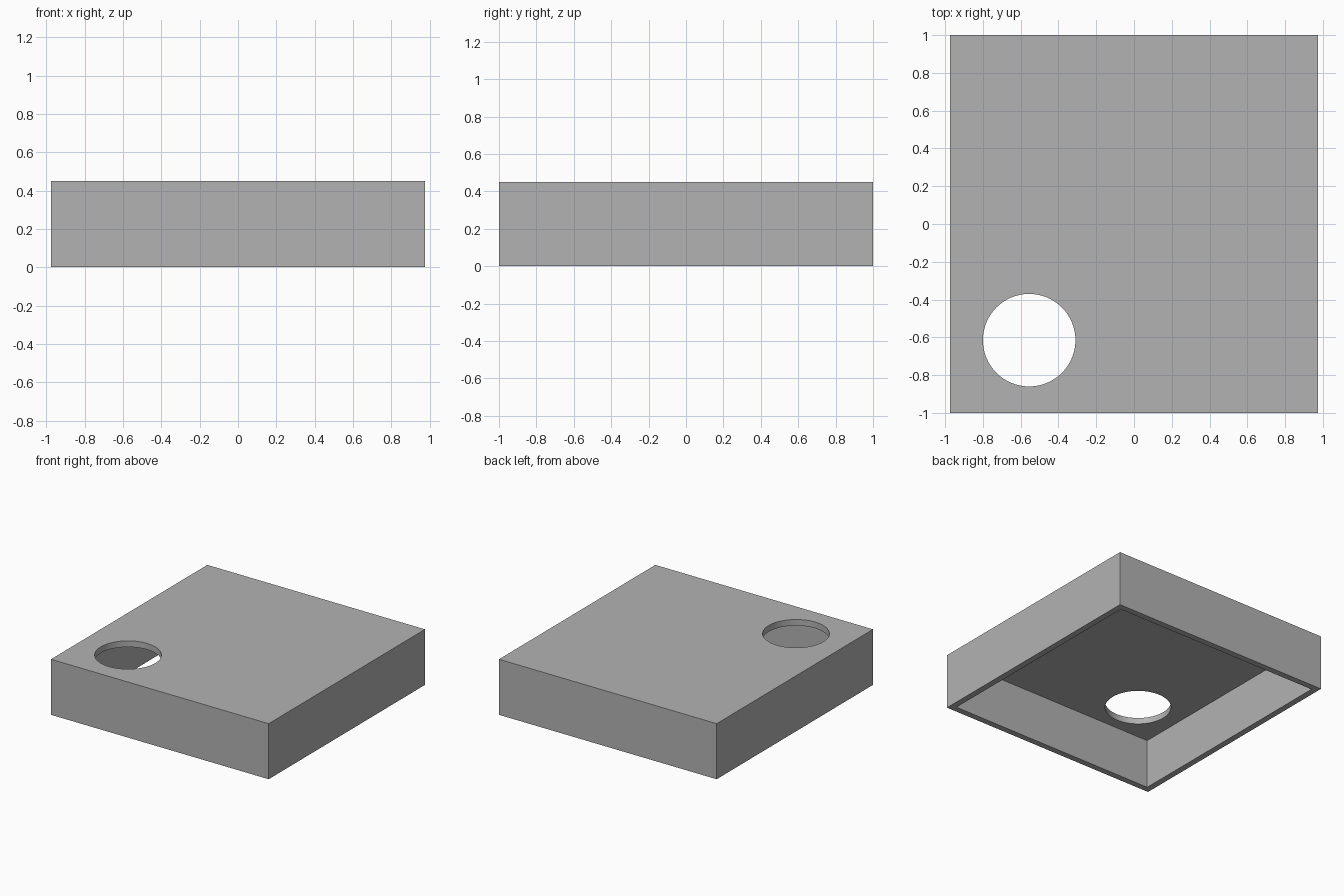
import bpy
import math

WIDTH, DEPTH, HEIGHT = 1.95, 2.0, 0.45
WALL = 0.05
HOLE_X, HOLE_Y, HOLE_R = -0.555, -0.615, 0.245

default = bpy.data.objects.get("Cube")
if default:
    bpy.data.objects.remove(default, do_unlink=True)

grey = bpy.data.materials.new("plain grey")
grey.use_nodes = True
colour = (0.45, 0.45, 0.45, 1)
grey.diffuse_color = colour
grey.node_tree.nodes["Principled BSDF"].inputs["Base Color"].default_value = colour


def box(name, size, z_min):
    bpy.ops.mesh.primitive_cube_add(size=1, location=(0, 0, z_min + size[2] / 2))
    obj = bpy.context.object
    obj.name = name
    obj.scale = size
    bpy.ops.object.transform_apply(location=True, rotation=False, scale=True)
    obj.data.materials.append(grey)
    return obj


def cut(target, cutter):
    cutter.hide_render = True
    mod = target.modifiers.new("cut", 'BOOLEAN')
    mod.operation = 'DIFFERENCE'
    mod.solver = 'EXACT'
    mod.object = cutter
    bpy.context.view_layer.objects.active = target
    bpy.ops.object.modifier_apply(modifier=mod.name)
    bpy.data.objects.remove(cutter, do_unlink=True)


# Cover: a box, open underneath
cover = box("cover", (WIDTH, DEPTH, HEIGHT), 0)
cut(cover, box("cavity_cutter", (WIDTH - 2 * WALL, DEPTH - 2 * WALL, HEIGHT), -WALL))

# Round hole through the top panel
bpy.ops.mesh.primitive_cylinder_add(
    vertices=64, radius=HOLE_R, depth=4 * WALL, location=(HOLE_X, HOLE_Y, HEIGHT))
hole = bpy.context.object
hole.name = "hole_cutter"
hole.data.materials.append(grey)
cut(cover, hole)

# Smooth hole wall, crisp edges elsewhere
bpy.ops.object.select_all(action='DESELECT')
cover.select_set(True)
bpy.context.view_layer.objects.active = cover
bpy.ops.object.shade_smooth_by_angle(angle=math.radians(30))
